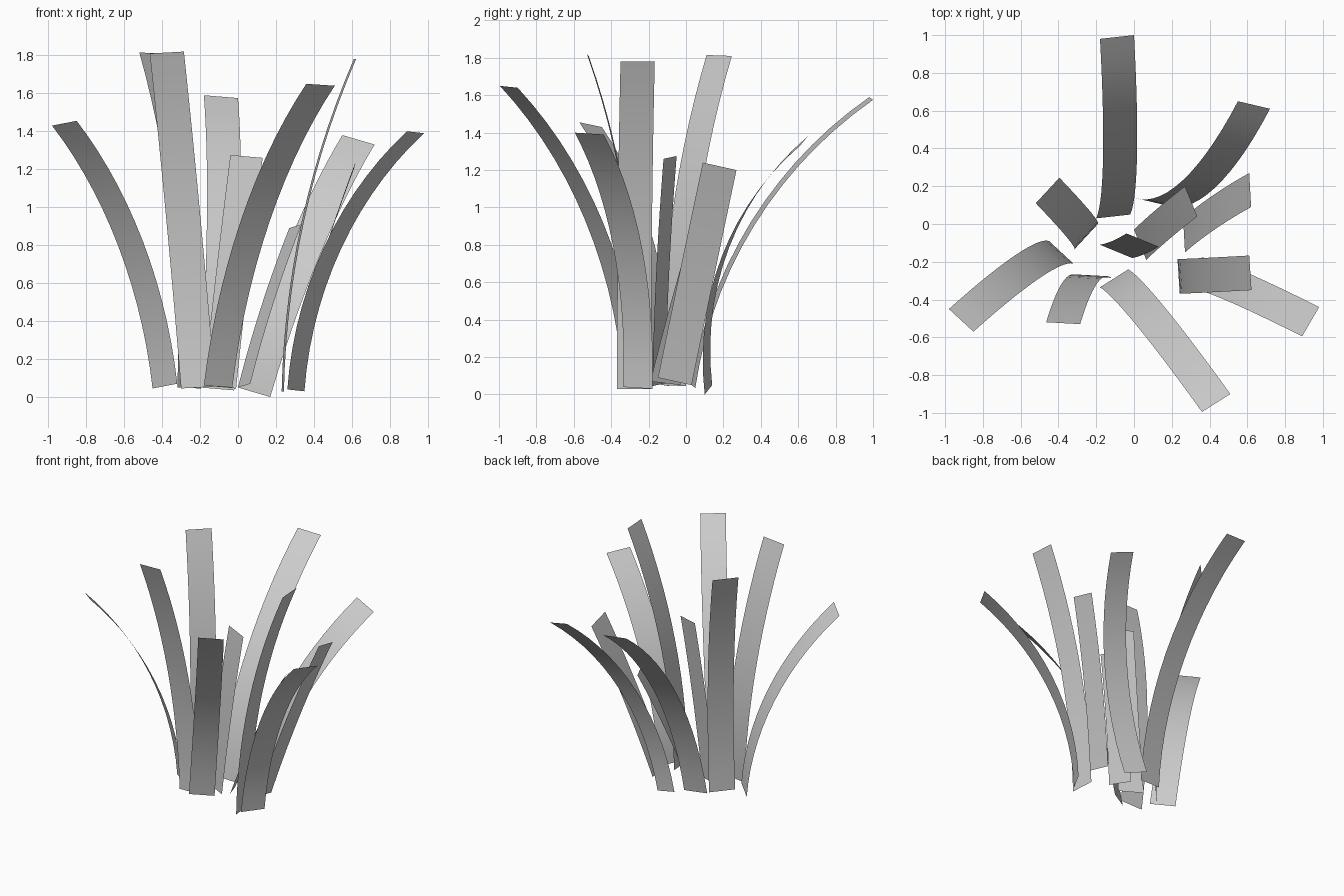
import bpy
from math import sin, cos, atan
from mathutils import Vector

if "Cube" in bpy.data.objects:
    bpy.data.objects.remove(bpy.data.objects["Cube"])

SEGMENTS = 14


def blade(name, base, tip, width, sag):
    """Flat strip following a circular arc from base to tip, swept along width."""
    base, tip, width = Vector(base), Vector(tip), Vector(width)
    chord = tip - base
    length = chord.length
    along = chord.normalized()
    up = width.cross(chord).normalized()
    half_angle = 2 * atan(2 * sag / length)
    radius = (length ** 2 / 4 + sag ** 2) / (2 * sag)
    middle = (base + tip) / 2
    verts = []
    for i in range(SEGMENTS + 1):
        a = half_angle * (2 * i / SEGMENTS - 1)
        p = middle + along * (radius * sin(a)) + up * (radius * cos(a) - radius + sag)
        verts += [p, p + width]
    faces = [(2 * i, 2 * i + 1, 2 * i + 3, 2 * i + 2) for i in range(SEGMENTS)]
    mesh = bpy.data.meshes.new(name)
    mesh.from_pydata(verts, [], faces)
    for poly in mesh.polygons:
        poly.use_smooth = True
    obj = bpy.data.objects.new(name, mesh)
    bpy.context.collection.objects.link(obj)


# Base corner, tip corner, width vector, bend depth
blades = {
    # long drooping outer blades
    "back_blade": ((-0.20, 0.03, 0.05), (-0.18, 0.98, 1.59), (0.18, 0.02, -0.015), 0.19),
    "back_right_blade": ((0.0, 0.14, 0.05), (0.55, 0.65, 1.38), (0.17, -0.04, -0.05), 0.18),
    "right_blade": ((0.35, -0.18, 0.03), (0.98, -0.44, 1.39), (-0.09, -0.155, 0.01), 0.16),
    "front_blade": ((-0.03, -0.24, 0.05), (0.51, -0.90, 1.64), (-0.15, -0.095, 0.01), 0.165),
    "left_blade": ((-0.32, -0.21, 0.07), (-0.85, -0.57, 1.455), (-0.13, 0.12, -0.025), 0.145),
    # tall upright blades
    "tall_right_blade": ((0.23, -0.185, 0.03), (0.61, -0.167, 1.78), (0.012, -0.183, 0.0), 0.087),
    "tall_front_left_blade": ((-0.12, -0.285, 0.055), (-0.285, -0.53, 1.82), (-0.18, 0.01, -0.01), 0.09),
    "tall_back_left_blade": ((-0.32, -0.135, 0.05), (-0.52, 0.11, 1.815), (0.125, 0.135, -0.005), 0.095),
    # short, nearly straight blades
    "leaning_blade": ((0.26, 0.03, 0.05), (0.61, 0.27, 1.20), (0.01, -0.18, 0.04), 0.02),
    "short_blade": ((0.0, -0.03, 0.05), (0.27, 0.20, 0.89), (0.065, -0.16, 0.02), 0.015),
    "centre_blade": ((-0.18, -0.11, 0.06), (-0.04, -0.05, 1.275), (0.17, -0.07, -0.015), 0.01),
}
for name, args in blades.items():
    blade(name, *args)
